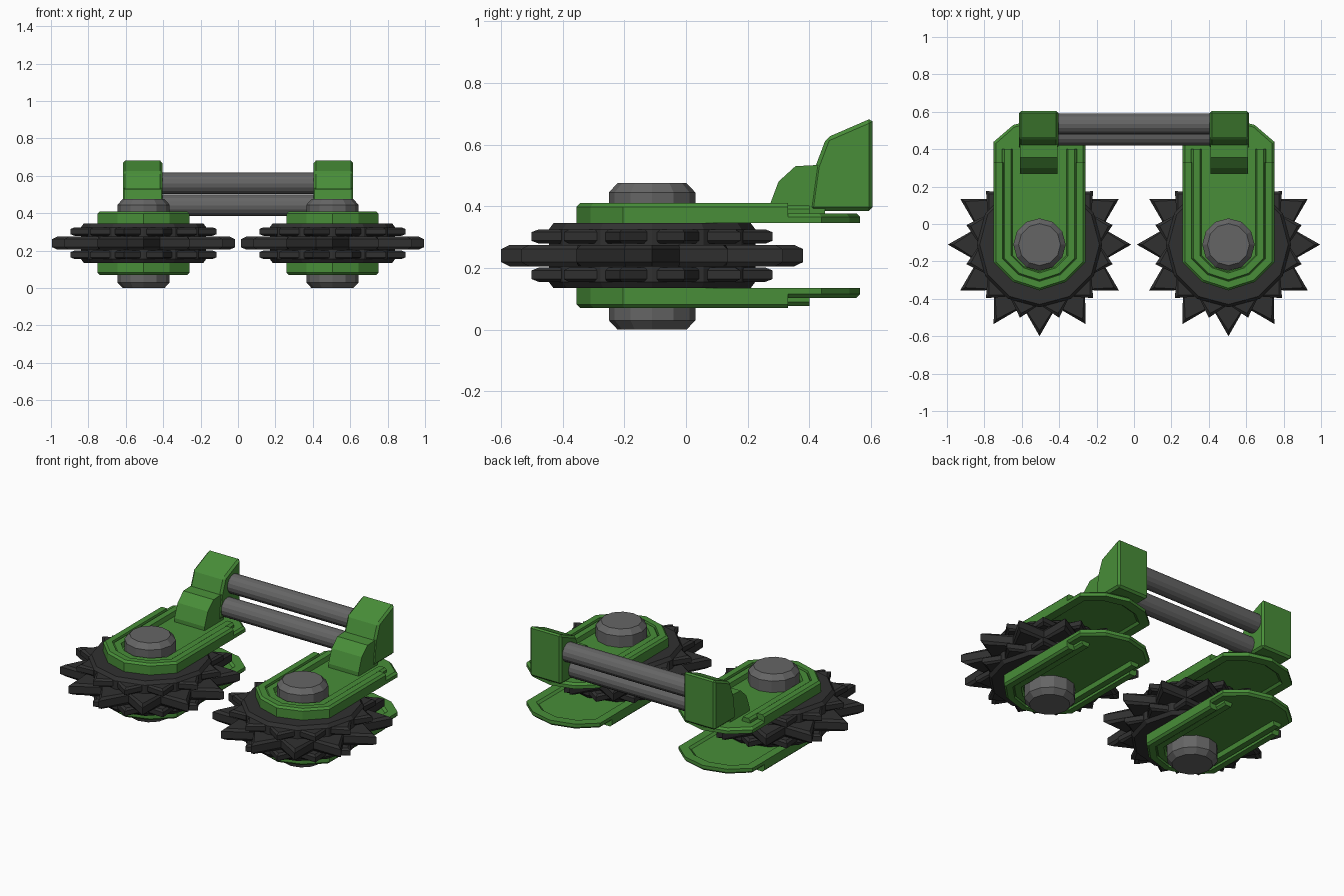
import bpy, bmesh
from math import sin, cos, pi

if "Cube" in bpy.data.objects:
    bpy.data.objects.remove(bpy.data.objects["Cube"])


def material(name, rgb):
    m = bpy.data.materials.new(name)
    m.diffuse_color = (*rgb, 1)
    m.use_nodes = True
    m.node_tree.nodes["Principled BSDF"].inputs["Base Color"].default_value = m.diffuse_color
    return m


GREEN = material("green_paint", (0.065, 0.27, 0.04))
DARK = material("dark_metal", (0.03, 0.03, 0.03))
GREY = material("grey_metal", (0.13, 0.13, 0.13))
WX, WY, MID = 0.505, -0.11, 0.24      # wheel axis and mid height


def finish(name, bm, mat):
    bmesh.ops.recalc_face_normals(bm, faces=bm.faces)
    me = bpy.data.meshes.new(name)
    bm.to_mesh(me)
    bm.free()
    me.materials.append(mat)
    ob = bpy.data.objects.new(name, me)
    bpy.context.collection.objects.link(ob)
    return ob


def loft(rings):
    """Closed solid through rings of equal point count."""
    bm = bmesh.new()
    vs = [[bm.verts.new(p) for p in r] for r in rings]
    n = len(vs[0])
    for a, b in zip(vs, vs[1:]):
        for i in range(n):
            j = (i + 1) % n
            bm.faces.new((a[i], a[j], b[j], b[i]))
    ends = [bm.faces.new(vs[0]), bm.faces.new(vs[-1])]
    return bm, ends


def star(r_out, r_in, z, turn=0.0, n=12):
    pts = []
    for i in range(2 * n):
        r, a = (r_in if i % 2 else r_out), pi * i / n + turn
        pts.append((r * cos(a), r * sin(a), z))
    return pts


def circle(r, z, n=12):
    return [(r * cos(2 * pi * i / n), r * sin(2 * pi * i / n), z) for i in range(n)]


def bevel(ob, width):
    m = ob.modifiers.new("bevel", "BEVEL")
    m.width, m.segments = width, 1
    m.limit_method, m.angle_limit = "ANGLE", 0.7


def outline(d, z):
    """Long rounded plate outline, shrunk by d."""
    half = [(0.245, -0.205), (0.14, -0.31), (0, -0.355)]
    back = [(0, 0.565), (0.14, 0.53), (0.245, 0.44)]
    right = half[::-1] + back[::-1]
    full = right + [(-x, y) for x, y in right[::-1] if x]
    return [(x * (0.245 - d) / 0.245, 0.105 + (y - 0.105) * (0.46 - d) / 0.46, z)
            for x, y in full]


def front_u(d, y_end):
    """Open U following the front end of the plate."""
    pts = [(0.245, y_end), (0.245, -0.205), (0.14, -0.31), (0, -0.355),
           (-0.14, -0.31), (-0.245, -0.205), (-0.245, y_end)]
    s = (0.245 - d) / 0.245
    return [(x * s, y if y == y_end else WY + (y - WY) * s) for x, y in pts]


def u_rim(name, d0, d1, y_end, z0, z1, s):
    """Raised U-shaped band between two offsets, with a chamfered outer edge."""
    c = 0.012
    low_out, low_in = front_u(d0, y_end), front_u(d1, y_end)
    top_out, top_in = front_u(d0 + c, y_end), front_u(d1 - c, y_end)
    bm = bmesh.new()
    sections = []
    for i in range(len(low_out)):
        prof = [(*low_out[i], z0), (*low_out[i], z1 - c), (*top_out[i], z1),
                (*top_in[i], z1), (*low_in[i], z0)]
        sections.append([bm.verts.new((x, y, MID + s * z)) for x, y, z in prof])
    for a, b in zip(sections, sections[1:]):
        for k in range(5):
            bm.faces.new((a[k], a[(k + 1) % 5], b[(k + 1) % 5], b[k]))
    bm.faces.new(sections[0])
    bm.faces.new(sections[-1])
    return finish(name, bm, GREEN)


for side, sx in (("left", -1), ("right", 1)):
    parts = []

    # hub axle with chamfered ends
    bm, _ = loft([circle(0.112, 0), circle(0.14, 0.03), circle(0.14, 0.445), circle(0.112, 0.475)])
    hub = finish(f"{side}_axle", bm, GREY)

    # wheel core
    bm, _ = loft([circle(0.32, 0.135), circle(0.335, 0.155),
                  circle(0.335, 0.325), circle(0.32, 0.345)])
    core = finish(f"{side}_wheel_core", bm, DARK)
    for ob in (hub, core):
        ob.location = (sx * WX, WY, 0)

    # one large and two small spiked rings
    for label, z, h, ro, ri, turn in (("large", MID, 0.035, 0.49, 0.345, 0),
                                      ("upper", 0.302, 0.023, 0.405, 0.32, pi / 12),
                                      ("lower", 0.178, 0.023, 0.405, 0.32, pi / 12)):
        c = h * 0.4
        bm, _ = loft([star(ro * 0.94, ri * 0.98, z - h, turn), star(ro, ri, z - h + c, turn),
                      star(ro, ri, z + h - c, turn), star(ro * 0.94, ri * 0.98, z + h, turn)])
        finish(f"{side}_{label}_spike_ring", bm, DARK).location = (sx * WX, WY, 0)

    # side plates above and below the wheel, mirrored about the wheel
    for label, s in (("upper", 1), ("lower", -1)):
        bm, ends = loft([outline(0, MID + s * 0.105), outline(0, MID + s * 0.125),
                         outline(0.012, MID + s * 0.137)])
        bmesh.ops.recalc_face_normals(bm, faces=bm.faces)
        bmesh.ops.inset_region(bm, faces=[ends[0]], thickness=0.055)
        bmesh.ops.inset_region(bm, faces=[ends[0]], thickness=0.015, depth=-0.012)
        parts.append(finish(f"{side}_{label}_plate", bm, GREEN))
        parts.append(u_rim(f"{side}_{label}_outer_rim", 0, 0.06, 0.33, 0.12, 0.170, s))
        parts.append(u_rim(f"{side}_{label}_inner_rim", 0.045, 0.105, 0.40, 0.12, 0.163, s))
    for ob in parts:
        ob.location.x = sx * WX

    # rear brackets: tall block and low front step
    for label, w, prof in (
            ("bracket", 0.105, [(0.605, 0.385), (0.605, 0.687), (0.455, 0.622),
                                (0.42, 0.53), (0.40, 0.385)]),
            ("bracket_step", 0.1, [(0.45, 0.37), (0.45, 0.535), (0.355, 0.53),
                                   (0.30, 0.48), (0.27, 0.40), (0.27, 0.37)])):
        bm, _ = loft([[(x, y, z) for y, z in prof] for x in (-w, w)])
        ob = finish(f"{side}_{label}", bm, GREEN)
        ob.location.x = sx * 0.51
        if label == "bracket":
            bevel(ob, 0.012)

# two cross bars joining the brackets
for label, y, z in (("upper", 0.535, 0.56), ("lower", 0.477, 0.442)):
    bm, _ = loft([[(x, y + py, z + pz) for py, pz, _ in circle(0.057, 0, 16)]
                  for x in (-0.45, 0.45)])
    finish(f"{label}_cross_bar", bm, GREY)
